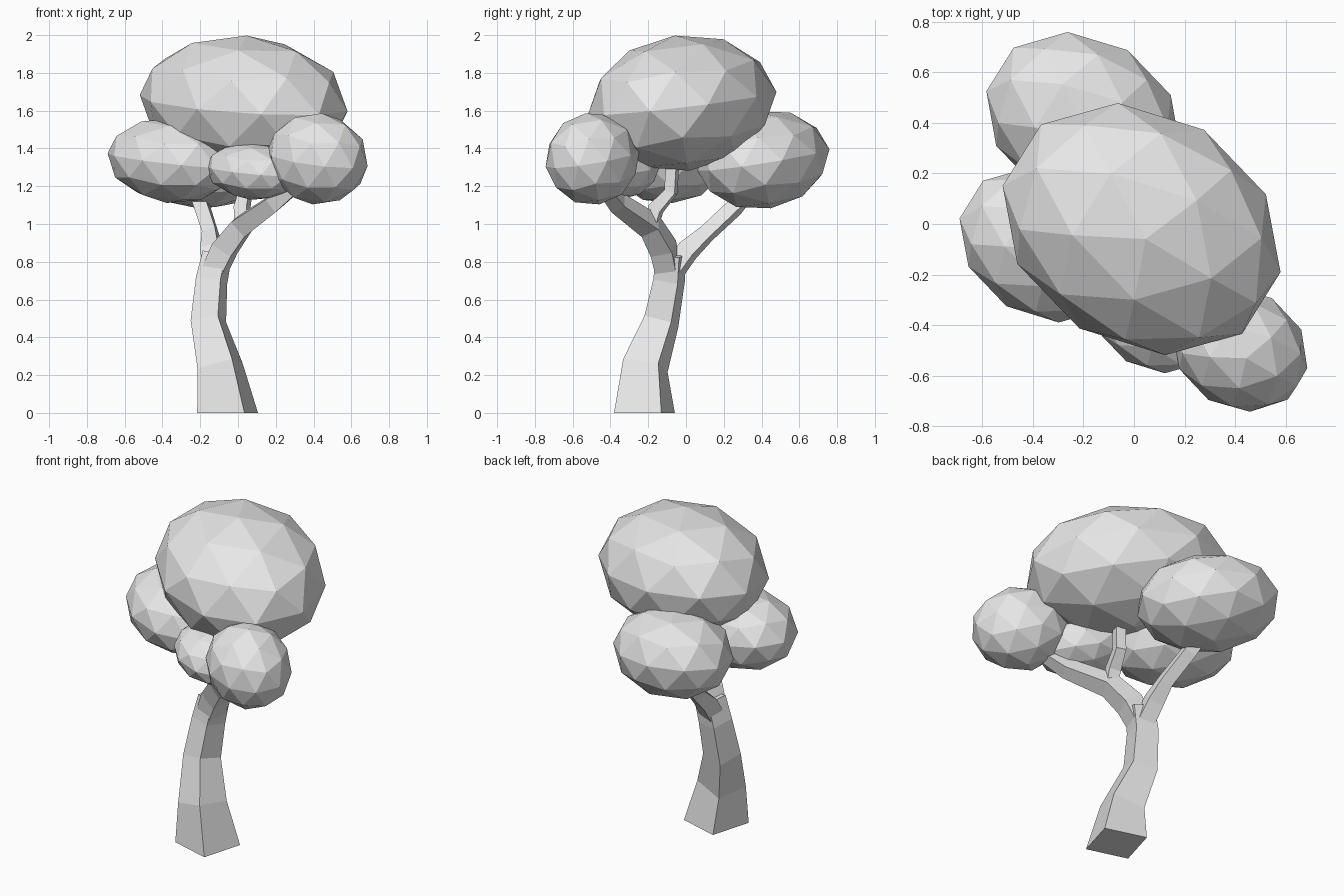
import bpy
import bmesh
from math import radians, cos, sin
from mathutils import Matrix, Vector

cube = bpy.data.objects.get("Cube")
if cube:
    bpy.data.objects.remove(cube, do_unlink=True)

# One plain grey for wood and foliage
GREY = (0.8, 0.8, 0.8, 1.0)
mat = bpy.data.materials.new("plain_grey")
mat.use_nodes = True
mat.diffuse_color = GREY
mat.node_tree.nodes["Principled BSDF"].inputs["Base Color"].default_value = GREY


def finish(name, bm):
    bmesh.ops.recalc_face_normals(bm, faces=bm.faces)
    mesh = bpy.data.meshes.new(name)
    bm.to_mesh(mesh)
    bm.free()
    mesh.materials.append(mat)
    obj = bpy.data.objects.new(name, mesh)
    bpy.context.collection.objects.link(obj)
    return obj


def foliage(name, centre, size, tilt_x, tilt_y):
    """Faceted ellipsoid, turned and slightly tilted."""
    bm = bmesh.new()
    bmesh.ops.create_icosphere(bm, subdivisions=2, radius=1)
    m = (Matrix.Translation(centre)
         @ Matrix.Rotation(tilt_x, 4, 'X') @ Matrix.Rotation(tilt_y, 4, 'Y')
         @ Matrix.Rotation(radians(-32), 4, 'Z') @ Matrix.Diagonal((*size, 1)))
    bm.transform(m)
    return finish(name, bm)


def limb(name, stations, flat_base=False):
    """Four-sided tapering tube through (x, y, z, corner radius) stations."""
    bm = bmesh.new()
    pts = [Vector(s[:3]) for s in stations]
    rings = []
    for i, (p, s) in enumerate(zip(pts, stations)):
        along = pts[min(i + 1, len(pts) - 1)] - pts[max(i - 1, 0)]
        if flat_base and i == 0:
            along = Vector((0, 0, 1))
        q = Vector((0, 0, 1)).rotation_difference(along.normalized())
        ring = []
        for k in range(4):
            a = radians(29 + 90 * k)
            ring.append(bm.verts.new(p + q @ Vector((cos(a), sin(a), 0)) * s[3]))
        rings.append(ring)
    for low, high in zip(rings, rings[1:]):
        for k in range(4):
            n = (k + 1) % 4
            bm.faces.new((low[k], low[n], high[n], high[k]))
    bm.faces.new(rings[0][::-1])
    bm.faces.new(rings[-1])
    return finish(name, bm)


# Trunk and branches
limb("trunk", [(-.055, -.22, 0, .184), (-.095, -.215, .25, .138),
               (-.157, -.13, .485, .107), (-.14, -.09, .7, .096),
               (-.11, -.08, .84, .09)], flat_base=True)
limb("front_branch", [(-.13, -.09, .74, .08), (-.07, -.12, .87, .085),
                      (.02, -.19, .99, .075), (.19, -.36, 1.11, .06),
                      (.3, -.43, 1.2, .05)])
limb("back_branch", [(-.13, -.07, .75, .07), (-.14, .01, .86, .068),
                     (-.145, .11, .95, .052), (-.19, .26, 1.09, .052),
                     (-.23, .35, 1.2, .045)])
limb("upper_branch", [(.02, -.19, .97, .045), (.02, -.16, 1.08, .05),
                      (.04, -.08, 1.17, .042), (.05, -.07, 1.34, .04)])

# Foliage clumps
foliage("crown_foliage", (.03, -.02, 1.64), (.588, .465, .36), .11, .044)
foliage("back_foliage", (-.2, .41, 1.34), (.41, .33, .26), .15, .05)
foliage("right_foliage", (-.355, -.083, 1.335), (.36, .285, .225), .06, .1)
foliage("left_foliage", (.42, -.495, 1.345), (.283, .238, .245), .15, .1)
foliage("front_foliage", (.08, -.365, 1.28), (.265, .21, .153), .08, .08)
